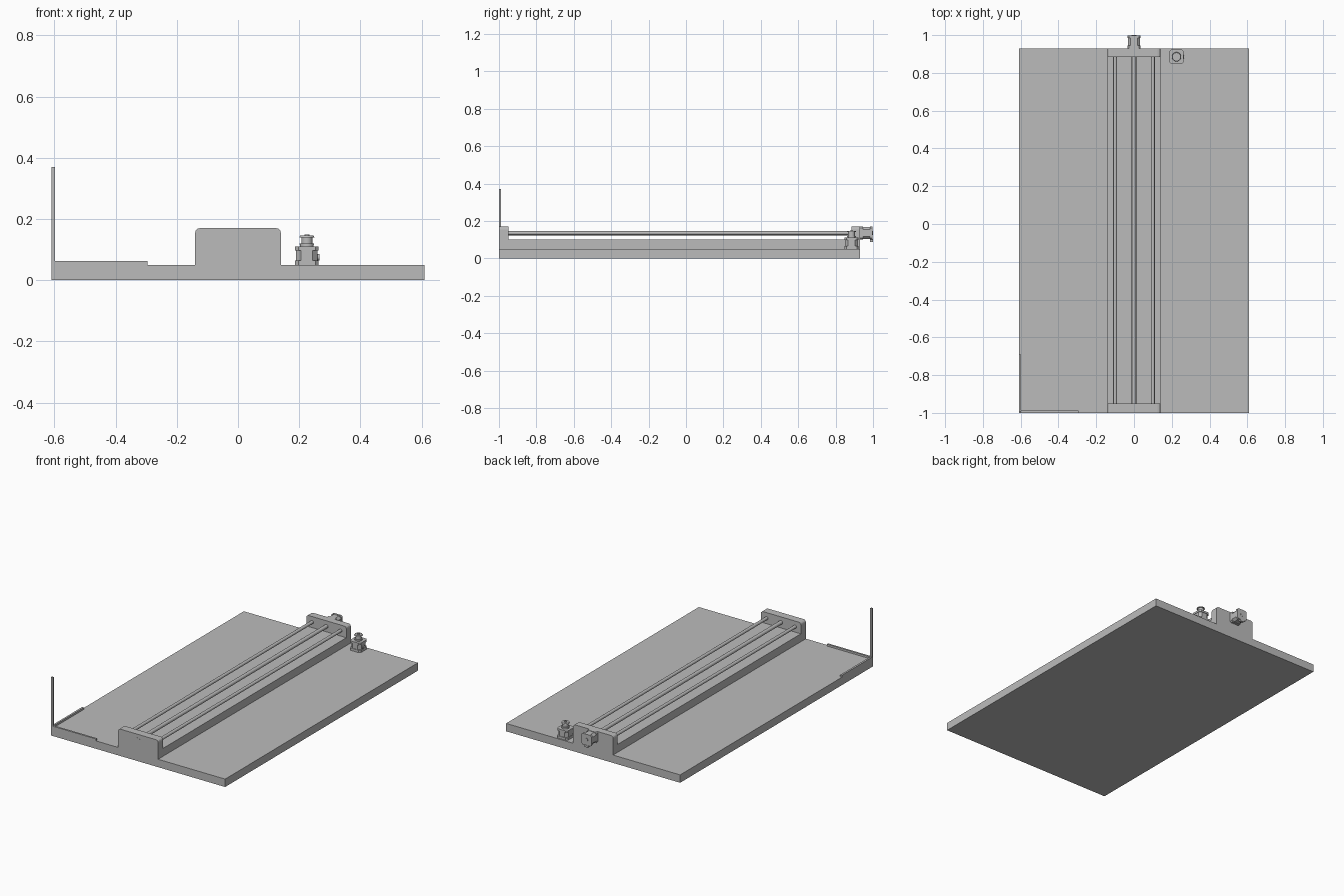
import bpy, bmesh
from math import pi
from mathutils import Matrix

old = bpy.data.objects.get("Cube")
if old:
    bpy.data.objects.remove(old, do_unlink=True)

grey = bpy.data.materials.new("plain grey")
grey.use_nodes = True
grey.diffuse_color = (0.5, 0.5, 0.5, 1)
grey.node_tree.nodes["Principled BSDF"].inputs["Base Color"].default_value = (0.5, 0.5, 0.5, 1)


def finish(bm, name, smooth=False):
    bmesh.ops.recalc_face_normals(bm, faces=bm.faces[:])
    mesh = bpy.data.meshes.new(name)
    bm.to_mesh(mesh)
    bm.free()
    mesh.materials.append(grey)
    obj = bpy.data.objects.new(name, mesh)
    bpy.context.collection.objects.link(obj)
    if smooth:
        bpy.ops.object.select_all(action='DESELECT')
        bpy.context.view_layer.objects.active = obj
        obj.select_set(True)
        bpy.ops.object.shade_smooth_by_angle()
    return obj


def box(name, x, y, z, bevel_axis=None, bevel=0.0, segments=1, top_only=False):
    """Box from (min, max) ranges; optionally bevels edges along one axis."""
    bm = bmesh.new()
    bmesh.ops.create_cube(bm, size=1)
    for v in bm.verts:
        for i, (lo, hi) in enumerate((x, y, z)):
            v.co[i] = lo if v.co[i] < 0 else hi
    if bevel_axis is not None:
        edges = [e for e in bm.edges
                 if abs((e.verts[0].co - e.verts[1].co)[bevel_axis]) > 1e-6
                 and not (top_only and e.verts[0].co.z < z[1] - 1e-6)]
        bmesh.ops.bevel(bm, geom=edges, offset=bevel, segments=segments,
                        profile=0.5, affect='EDGES')
    return finish(bm, name)


def cylinder(name, centre, radius, length, axis='Z', radius_end=None):
    turn = {'X': Matrix.Rotation(pi / 2, 4, 'Y'),
            'Y': Matrix.Rotation(-pi / 2, 4, 'X'),
            'Z': Matrix.Identity(4)}[axis]
    bm = bmesh.new()
    bmesh.ops.create_cone(bm, cap_ends=True, segments=24, radius1=radius,
                          radius2=radius if radius_end is None else radius_end,
                          depth=length, matrix=Matrix.Translation(centre) @ turn)
    return finish(bm, name, True)


# Base board and raised centre beam
box("base_board", (-0.61, 0.61), (-1, 0.93), (0, 0.05))
box("centre_beam", (-0.14, 0.14), (-0.96, 0.9), (0.04, 0.1))

# End plates with rounded top corners
for name, y in (("front_end_plate", (-1, -0.95)), ("back_end_plate", (0.885, 0.93))):
    box(name, (-0.14, 0.14), y, (0.04, 0.17), 1, 0.015, 3, True)

# Guide rods and lead screw
for name, x, r in (("right_guide_rod", -0.1, 0.01), ("lead_screw", 0, 0.012),
                   ("left_guide_rod", 0.1, 0.01)):
    cylinder(name, (x, -0.033, 0.135), r, 1.86, 'Y')
cylinder("front_bearing", (0, -0.998, 0.135), 0.014, 0.006, 'Y')

# Drive motor behind the back plate
box("drive_motor_front", (-0.035, 0.035), (0.93, 0.945), (0.1, 0.17), 1, 0.008)
box("drive_motor_body", (-0.033, 0.033), (0.945, 0.985), (0.102, 0.168), 1, 0.014)
box("drive_motor_cap", (-0.035, 0.035), (0.985, 0.998), (0.1, 0.17), 1, 0.008)
cylinder("drive_motor_shaft", (0, 0.996, 0.135), 0.011, 0.008, 'Y')
box("drive_motor_plug", (-0.012, 0.012), (0.985, 1), (0.088, 0.102))

# Standing motor with belt pulley
sx, sy = 0.225, 0.885
box("side_motor_foot", (0.187, 0.263), (0.847, 0.923), (0.05, 0.065), 2, 0.01)
box("side_motor_body", (0.19, 0.26), (0.85, 0.92), (0.065, 0.097), 2, 0.016)
box("side_motor_top", (0.187, 0.263), (0.847, 0.923), (0.097, 0.11), 2, 0.01)
cylinder("side_motor_port", (0.262, sy, 0.075), 0.01, 0.008, 'X')
cylinder("pulley_collar", (sx, sy, 0.113), 0.022, 0.008)
cylinder("pulley_hub", (sx, sy, 0.128), 0.018, 0.03)
cylinder("pulley_lower_flange", (sx, sy, 0.118), 0.024, 0.004)
cylinder("pulley_upper_flange", (sx, sy, 0.143), 0.025, 0.006, 'Z', 0.022)
cylinder("pulley_shaft", (sx, sy, 0.14), 0.008, 0.02)

# Three-way corner bars
box("corner_bar_across", (-0.61, -0.295), (-1, -0.988), (0.05, 0.062))
box("corner_bar_along", (-0.61, -0.598), (-1, -0.69), (0.05, 0.062))
box("corner_post", (-0.61, -0.598), (-1, -0.99), (0.05, 0.37))
